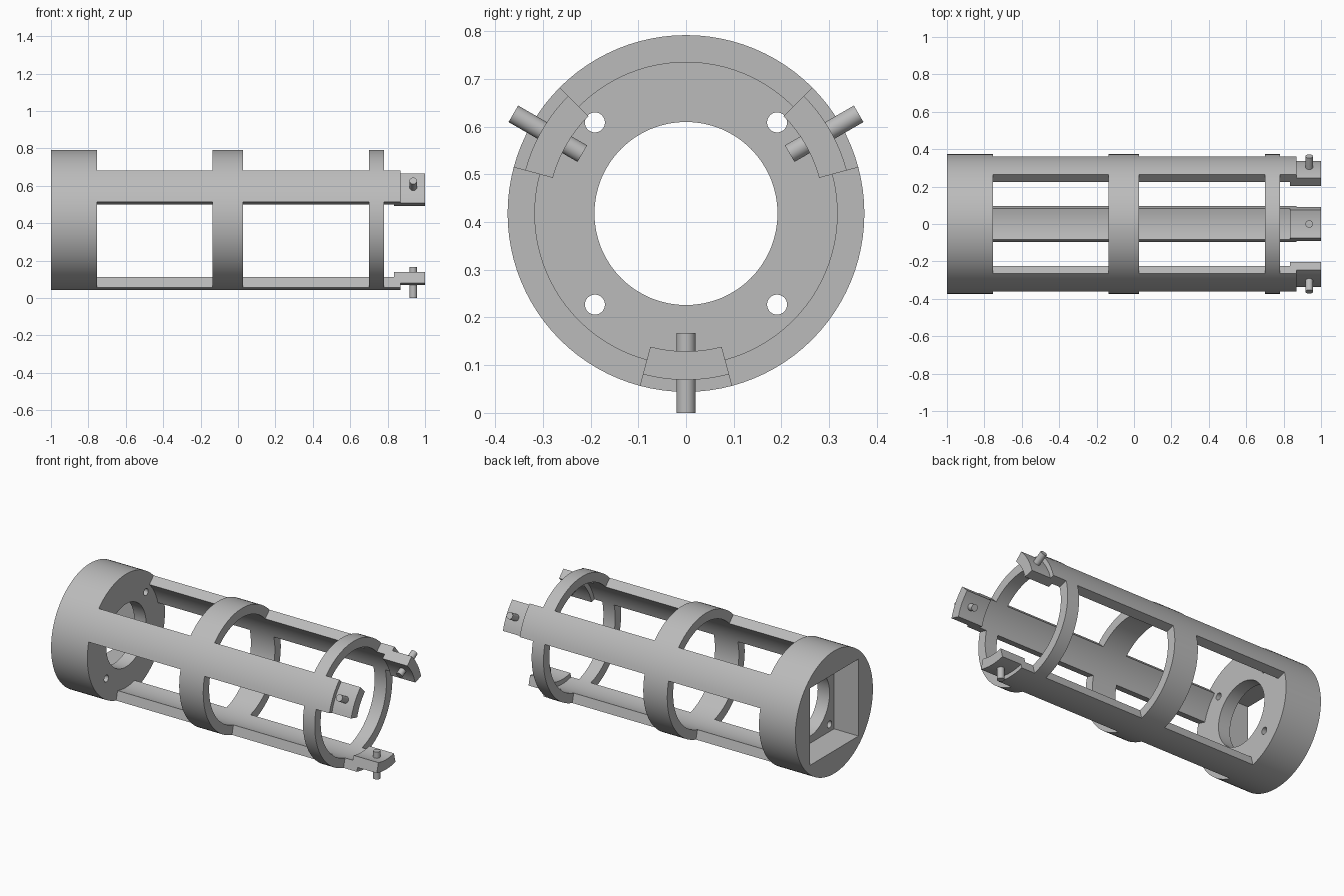
import bpy, bmesh, math
from math import radians, cos, sin
from mathutils import Matrix, Vector

old = bpy.data.objects.get("Cube")
if old:
    bpy.data.objects.remove(old, do_unlink=True)

AXIS_Z = 0.418
R_OUT, R_IN = 0.374, 0.317
ARM_ANGLES = (30, 150, 270)
HALF_ARM = 15

grey = bpy.data.materials.new("plain grey")
grey.use_nodes = True
grey.diffuse_color = (0.5, 0.5, 0.5, 1)
grey.node_tree.nodes["Principled BSDF"].inputs["Base Color"].default_value = (0.5, 0.5, 0.5, 1)


def finish(name, bm):
    """Turn a bmesh into a grey object with smooth curves and sharp edges."""
    bmesh.ops.recalc_face_normals(bm, faces=bm.faces)
    mesh = bpy.data.meshes.new(name)
    bm.to_mesh(mesh)
    bm.free()
    mesh.materials.append(grey)
    ob = bpy.data.objects.new(name, mesh)
    bpy.context.collection.objects.link(ob)
    return ob


def activate(ob):
    bpy.ops.object.select_all(action='DESELECT')
    ob.select_set(True)
    bpy.context.view_layer.objects.active = ob


def smooth(ob):
    activate(ob)
    bpy.ops.object.shade_smooth_by_angle(angle=radians(30))


def sector(name, x0, x1, r0, r1, mid=0, half=180):
    """Curved bar or full ring around the long axis, from x0 to x1."""
    full = half == 180
    steps = 96 if full else 8
    bm = bmesh.new()
    rows = []
    for i in range(steps if full else steps + 1):
        a = radians(mid - half + 2 * half * i / steps)
        rows.append([bm.verts.new((x, r * cos(a), AXIS_Z + r * sin(a)))
                     for x, r in ((x0, r0), (x1, r0), (x1, r1), (x0, r1))])
    for i in range(steps):
        a, b = rows[i], rows[(i + 1) % len(rows)]
        for j in range(4):
            k = (j + 1) % 4
            bm.faces.new((a[j], a[k], b[k], b[j]))
    if not full:
        bm.faces.new(rows[0])
        bm.faces.new(rows[-1])
    ob = finish(name, bm)
    smooth(ob)
    return ob


def cylinder(name, center, direction, radius, length, segments=32):
    bm = bmesh.new()
    turn = Vector(direction).to_track_quat('Z', 'Y').to_matrix().to_4x4()
    bmesh.ops.create_cone(bm, cap_ends=True, segments=segments, radius1=radius,
                          radius2=radius, depth=length,
                          matrix=Matrix.Translation(center) @ turn)
    return finish(name, bm)


def cut(ob, cutter):
    mod = ob.modifiers.new("cut", 'BOOLEAN')
    mod.operation = 'DIFFERENCE'
    mod.solver = 'EXACT'
    mod.object = cutter
    activate(ob)
    bpy.ops.object.modifier_apply(modifier=mod.name)
    bpy.data.objects.remove(cutter, do_unlink=True)


# Motor mount: solid drum with a square pocket, centre bore and bolt holes
mount = cylinder("mount_drum", (-0.8775, 0, AXIS_Z), (1, 0, 0), R_OUT, 0.245, 96)
bm = bmesh.new()
bmesh.ops.create_cube(bm, size=1, matrix=Matrix.Translation((-1, 0, AXIS_Z))
                      @ Matrix.Diagonal((0.33, 0.47, 0.47, 1)))
cut(mount, finish("pocket_cutter", bm))
cut(mount, cylinder("bore_cutter", (-0.8, 0, AXIS_Z), (1, 0, 0), 0.192, 0.3, 64))
for sy in (-1, 1):
    for sz in (-1, 1):
        cut(mount, cylinder("bolt_cutter", (-0.8, sy * 0.191, AXIS_Z + sz * 0.191),
                            (1, 0, 0), 0.021, 0.3))
smooth(mount)

# Hoops
sector("middle_ring", -0.135, 0.027, R_IN, R_OUT)
sector("end_ring", 0.70, 0.78, R_IN, R_OUT)

# Three arms, each with a stepped tip and a radial locking pin
for n, angle in enumerate(ARM_ANGLES, 1):
    for part, x0, x1 in (("rear", -0.755, -0.135), ("front", 0.027, 0.70), ("end", 0.78, 0.87)):
        sector(f"arm_{n}_{part}", x0, x1, R_IN, R_OUT, angle, HALF_ARM)
    sector(f"arm_{n}_tip", 0.833, 1.0, 0.289, 0.349, angle, HALF_ARM)
    out = Vector((0, cos(radians(angle)), sin(radians(angle))))
    pin = cylinder(f"arm_{n}_pin", Vector((0.937, 0, AXIS_Z)) + out * 0.3345, out, 0.02, 0.167)
    smooth(pin)
